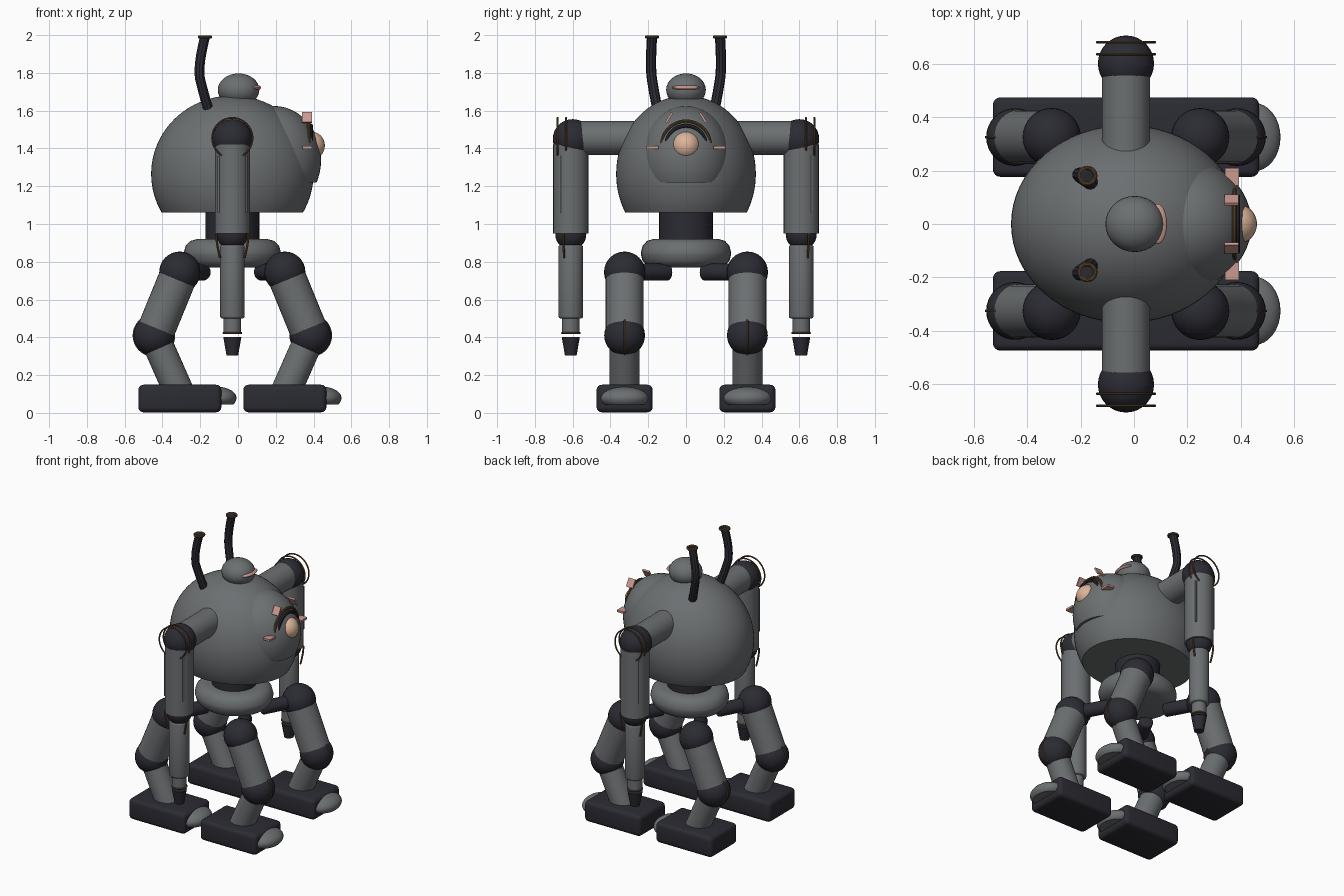
import bpy, bmesh, math
from mathutils import Vector, Matrix

cube = bpy.data.objects.get("Cube")
if cube:
    bpy.data.objects.remove(cube)


def material(name, rgb):
    m = bpy.data.materials.new(name)
    m.use_nodes = True
    m.diffuse_color = (*rgb, 1)
    bsdf = next(n for n in m.node_tree.nodes if n.type == 'BSDF_PRINCIPLED')
    bsdf.inputs["Base Color"].default_value = (*rgb, 1)
    return m


GREY = material("steel grey", (0.15, 0.16, 0.165))
DARK = material("dark rubber", (0.024, 0.024, 0.033))
BROWN = material("bronze brown", (0.12, 0.07, 0.03))
PINK = material("dusty pink", (0.6, 0.32, 0.28))
PEACH = material("pale peach", (0.72, 0.46, 0.32))
CX = -0.03  # axis shared by torso, arms and legs


def finish(bm, name, mat):
    bmesh.ops.recalc_face_normals(bm, faces=bm.faces)
    me = bpy.data.meshes.new(name)
    bm.to_mesh(me)
    bm.free()
    me.materials.append(mat)
    ob = bpy.data.objects.new(name, me)
    bpy.context.collection.objects.link(ob)
    smooth(ob)
    return ob


def smooth(ob):
    bpy.ops.object.select_all(action='DESELECT')
    ob.select_set(True)
    bpy.context.view_layer.objects.active = ob
    bpy.ops.object.shade_smooth_by_angle(angle=math.radians(35))


def ellipsoid(name, mat, centre, radii, cut=None, seg=32):
    """Ellipsoid, optionally sliced flat below height cut."""
    bm = bmesh.new()
    bmesh.ops.create_uvsphere(bm, u_segments=seg, v_segments=seg // 2, radius=1)
    bm.transform(Matrix.Translation(centre) @ Matrix.Diagonal((*radii, 1)))
    if cut is not None:
        geom = bm.verts[:] + bm.edges[:] + bm.faces[:]
        res = bmesh.ops.bisect_plane(bm, geom=geom, plane_co=(0, 0, cut),
                                     plane_no=(0, 0, 1), clear_inner=True)
        edges = [e for e in res["geom_cut"] if isinstance(e, bmesh.types.BMEdge)]
        bmesh.ops.holes_fill(bm, edges=edges)
    return finish(bm, name, mat)


def rod(name, mat, a, b, r1, r2=None, bevel=0.0):
    """Cylinder or cone between two points."""
    a, b = Vector(a), Vector(b)
    bm = bmesh.new()
    bmesh.ops.create_cone(bm, cap_ends=True, segments=32, radius1=r1,
                          radius2=r1 if r2 is None else r2, depth=(b - a).length)
    if bevel:
        rims = [e for e in bm.edges if any(len(f.verts) > 4 for f in e.link_faces)]
        bmesh.ops.bevel(bm, geom=rims, offset=bevel, segments=3,
                        profile=0.5, affect='EDGES')
    turn = (b - a).to_track_quat('Z', 'Y').to_matrix().to_4x4()
    bm.transform(Matrix.Translation((a + b) / 2) @ turn)
    return finish(bm, name, mat)


def box(name, mat, centre, size, bevel=0.0, tilt=0.0):
    bm = bmesh.new()
    bmesh.ops.create_cube(bm, size=1)
    bm.transform(Matrix.Diagonal((*size, 1)))
    if bevel:
        bmesh.ops.bevel(bm, geom=bm.edges[:], offset=bevel, segments=4,
                        profile=0.5, affect='EDGES')
    bm.transform(Matrix.Translation(centre) @ Matrix.Rotation(tilt, 4, 'X'))
    return finish(bm, name, mat)


def tube(name, mat, points, r, closed=False, kind='NURBS'):
    """Round tube along a path, turned into a mesh."""
    cu = bpy.data.curves.new(name, 'CURVE')
    cu.dimensions = '3D'
    cu.bevel_depth, cu.bevel_resolution, cu.use_fill_caps = r, 3, not closed
    sp = cu.splines.new(kind)
    sp.points.add(len(points) - 1)
    for p, co in zip(sp.points, points):
        p.co = (*co, 1)
    sp.use_cyclic_u = closed
    if kind == 'NURBS':
        sp.use_endpoint_u, sp.order_u = True, 3
    cu.materials.append(mat)
    ob = bpy.data.objects.new(name, cu)
    bpy.context.collection.objects.link(ob)
    bpy.ops.object.select_all(action='DESELECT')
    ob.select_set(True)
    bpy.context.view_layer.objects.active = ob
    bpy.ops.object.convert(target='MESH')
    smooth(bpy.context.view_layer.objects.active)


def ring(name, mat, centre, axis, R, r, sweep=2 * math.pi):
    """Ring, or an arc of one, around the x, y or z axis."""
    n = 40
    closed = sweep > 6
    u, v = {'X': ((0, 1, 0), (0, 0, 1)), 'Y': ((1, 0, 0), (0, 0, 1)),
            'Z': ((1, 0, 0), (0, 1, 0))}[axis]
    u, v, c = Vector(u), Vector(v), Vector(centre)
    ts = [sweep * i / n for i in range(n if closed else n + 1)]
    pts = [c + u * R * math.cos(t) + v * R * math.sin(t) for t in ts]
    tube(name, mat, pts, r, closed, 'POLY')


# Torso, face plate and head
ellipsoid("torso", GREY, (CX, 0, 1.265), (0.43, 0.37, 0.415), cut=1.06, seg=64)
ellipsoid("face_plate", GREY, (0.19, 0, 1.34), (0.25, 0.24, 0.285), cut=1.22, seg=48)
ellipsoid("head", GREY, (0.003, 0, 1.71), (0.11, 0.105, 0.087))
ellipsoid("head_visor", PINK, (0.088, 0, 1.722), (0.035, 0.075, 0.014))

# Single eye with arched brow and fins
ellipsoid("eye", PEACH, (0.385, 0, 1.415), (0.075, 0.075, 0.075))
ring("brow_outer", BROWN, (0.375, 0, 1.415), 'X', 0.13, 0.009, math.pi)
ring("brow_inner", DARK, (0.385, 0, 1.415), 'X', 0.105, 0.012, math.pi)

# Neck and rounded pelvis
rod("neck", DARK, (CX, 0, 0.86), (CX, 0, 1.08), 0.143)
pelvis = rod("pelvis", GREY, (0, 0, 0.77), (0, 0, 0.92), 0.257, bevel=0.07)
pelvis.location.x = CX
pelvis.scale.y = 0.93

for side, s in (("left", 1), ("right", -1)):
    # Brow fins
    box(side + "_upper_fin", PINK, (0.365, 0.09 * s, 1.563), (0.052, 0.012, 0.06),
        tilt=0.55 * s)
    box(side + "_lower_fin", PINK, (0.367, 0.177 * s, 1.405), (0.052, 0.065, 0.014))

    # Antenna with flared rim
    tube(side + "_antenna", DARK, [(-0.155, 0.15 * s, 1.6), (-0.185, 0.17 * s, 1.7),
         (-0.215, 0.19 * s, 1.83), (-0.175, 0.18 * s, 1.99)], 0.027)
    ring(side + "_antenna_rim", BROWN, (-0.175, 0.18 * s, 1.99), 'Z', 0.03, 0.008)

    # Shoulder
    y = 0.61 * s
    rod(side + "_shoulder_bar", GREY, (CX, 0.26 * s, 1.455), (CX, 0.56 * s, 1.455), 0.09)
    ellipsoid(side + "_shoulder_ball", DARK, (CX, 0.6 * s, 1.45), (0.105, 0.105, 0.105))
    for ry in (0.635, 0.68):
        ring(side + "_shoulder_ring", BROWN, (CX, ry * s, 1.455), 'Y', 0.107, 0.005)

    # Arm
    rod(side + "_upper_arm", GREY, (CX, y, 0.95), (CX, y, 1.42), 0.093)
    ellipsoid(side + "_elbow_ball", DARK, (CX, y, 0.945), (0.082, 0.082, 0.082))
    rod(side + "_forearm", GREY, (CX, y, 0.5), (CX, y, 0.89), 0.065, bevel=0.012)
    rod(side + "_wrist", GREY, (CX, y, 0.42), (CX, y, 0.51), 0.047)
    ring(side + "_wrist_ring", BROWN, (CX, y, 0.423), 'Z', 0.046, 0.006)
    rod(side + "_hand_tip", DARK, (CX, y, 0.305), (CX, y, 0.402), 0.031, 0.048)
    for d in (-1, 1):
        x = CX + 0.073 * d
        rod(side + "_arm_cable", GREY, (x, y + 0.057 * s, 1.06), (x, y + 0.057 * s, 1.36), 0.006)
        tube(side + "_elbow_cable", BROWN, [(CX + 0.085 * d, y + 0.04 * s, 0.95),
             (CX + 0.085 * d, y + 0.04 * s, 0.9), (CX + 0.065 * d, y + 0.035 * s, 0.82)], 0.006)

    # Front and back legs
    for end, d in (("front", 1), ("back", -1)):
        n = side + "_" + end
        ly = 0.325 * s
        hip = (CX + 0.278 * d, ly, 0.745)
        knee = (CX + 0.415 * d, ly, 0.41)
        foot_x = CX + 0.278 * d
        rod(n + "_axle", DARK, (CX + 0.15 * d, 0.09 * s, 0.745), hip, 0.045, bevel=0.012)
        ellipsoid(n + "_hip_ball", DARK, hip, (0.109, 0.109, 0.109))
        rod(n + "_thigh", GREY, Vector(hip).lerp(Vector(knee), 0.1),
            Vector(knee).lerp(Vector(hip), 0.1), 0.1)
        ellipsoid(n + "_knee_ball", DARK, knee, (0.108, 0.108, 0.108))
        ring(n + "_knee_ring", BROWN, knee, 'Y', 0.108, 0.005)
        rod(n + "_shin", GREY, knee, (foot_x, ly, 0.1), 0.08)
        box(n + "_foot", DARK, (foot_x, ly, 0.076), (0.44, 0.297, 0.146), bevel=0.028)
        ellipsoid(n + "_toe", GREY, (foot_x + 0.2, ly, 0.078), (0.1, 0.128, 0.06), cut=0.045)
